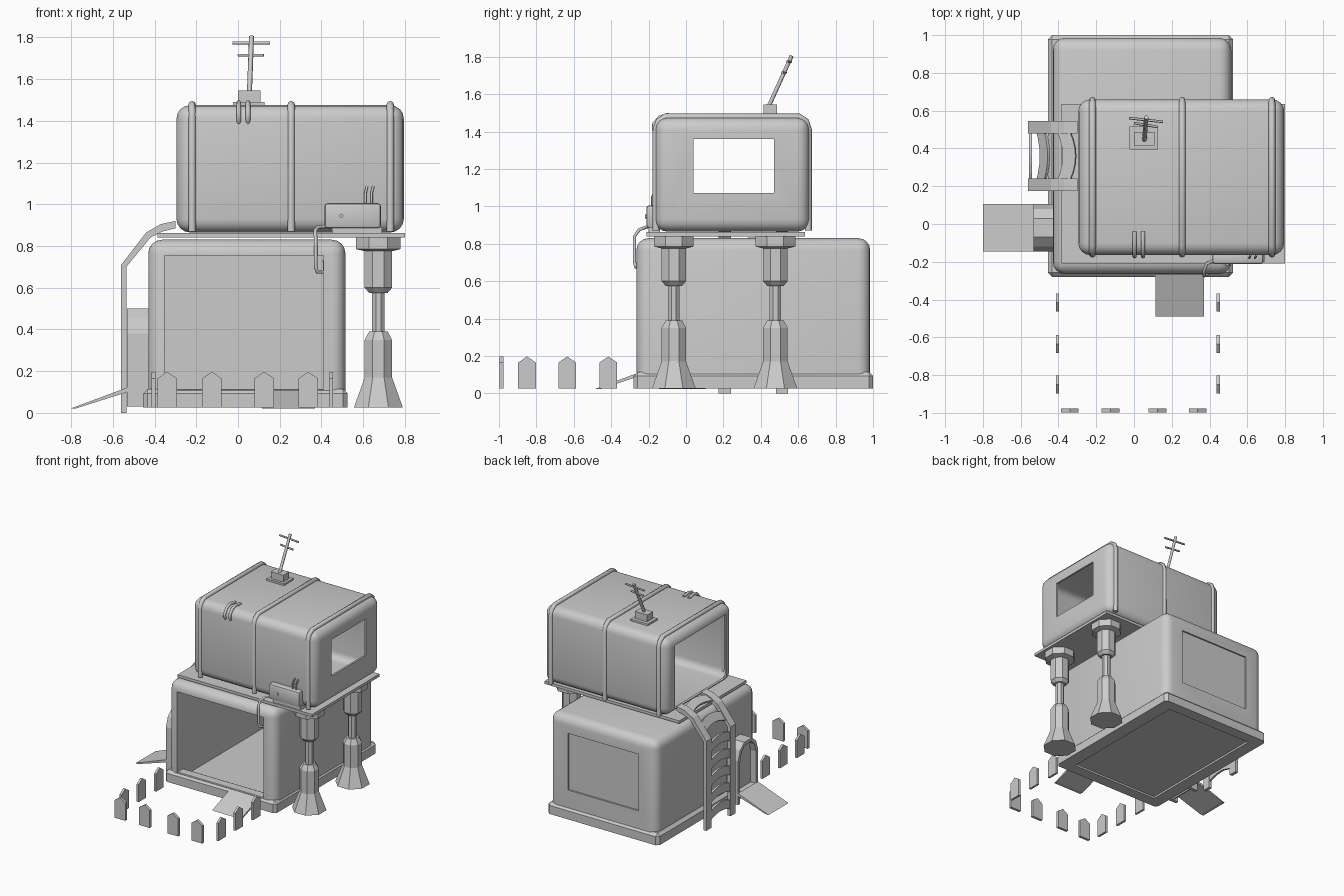
import bpy, bmesh, math
from mathutils import Vector

if "Cube" in bpy.data.objects:
    bpy.data.objects.remove(bpy.data.objects["Cube"])


def finish(name, bm, smooth=False):
    bmesh.ops.recalc_face_normals(bm, faces=bm.faces)
    me = bpy.data.meshes.new(name)
    bm.to_mesh(me)
    bm.free()
    ob = bpy.data.objects.new(name, me)
    bpy.context.collection.objects.link(ob)
    if smooth:
        bpy.ops.object.select_all(action='DESELECT')
        bpy.context.view_layer.objects.active = ob
        ob.select_set(True)
        bpy.ops.object.shade_smooth_by_angle(angle=math.radians(40))
    return ob


def box(name, lo, hi, r=0, seg=3, flat_bottom=False):
    """Box between two corners, optionally rounded."""
    bm = bmesh.new()
    bmesh.ops.create_cube(bm, size=1)
    for v in bm.verts:
        v.co = [lo[i] if v.co[i] < 0 else hi[i] for i in range(3)]
    if r:
        mid = (lo[2] + hi[2]) / 2
        edges = [e for e in bm.edges
                 if not (flat_bottom and all(v.co.z < mid for v in e.verts))]
        bmesh.ops.bevel(bm, geom=edges, offset=r, segments=seg, profile=0.5,
                        affect='EDGES', clamp_overlap=True)
    return finish(name, bm, smooth=bool(r) and seg > 1)


def prism(name, pts, axis, lo, hi):
    """Extrude a 2D outline along an axis (0: pts are y,z  1: x,z  2: x,y)."""
    bm = bmesh.new()

    def place(p, d):
        c = list(p)
        c.insert(axis, d)
        return bm.verts.new(c)
    a = [place(p, lo) for p in pts]
    b = [place(p, hi) for p in pts]
    bm.faces.new(a)
    bm.faces.new(b[::-1])
    for i in range(len(pts)):
        j = (i + 1) % len(pts)
        bm.faces.new((a[i], a[j], b[j], b[i]))
    return finish(name, bm)


def tube(name, pts, r, res=2):
    cu = bpy.data.curves.new(name, 'CURVE')
    cu.dimensions = '3D'
    cu.bevel_depth = r
    cu.bevel_resolution = res
    cu.use_fill_caps = True
    sp = cu.splines.new('POLY')
    sp.points.add(len(pts) - 1)
    for q, p in zip(sp.points, pts):
        q.co = (*p, 1)
    ob = bpy.data.objects.new(name, cu)
    bpy.context.collection.objects.link(ob)
    return ob


def cut(ob, lo, hi, r=0):
    c = box(ob.name + "_cutter", lo, hi, r, 4)
    c.hide_render = True
    c.display_type = 'WIRE'
    m = ob.modifiers.new("cut", 'BOOLEAN')
    m.operation = 'DIFFERENCE'
    m.solver = 'EXACT'
    m.object = c


def lathe(name, x, y, prof, n=8):
    bm = bmesh.new()
    rings = []
    for r, z in prof:
        rings.append([bm.verts.new((x + r * math.cos((k + .5) * math.tau / n),
                                    y + r * math.sin((k + .5) * math.tau / n), z))
                      for k in range(n)])
    for a, b in zip(rings, rings[1:]):
        for k in range(n):
            bm.faces.new((a[k], a[(k + 1) % n], b[(k + 1) % n], b[k]))
    bm.faces.new(rings[0][::-1])
    bm.faces.new(rings[-1])
    return finish(name, bm)


# lower room: hollow, open at the front, shallow panel at the back
room = box("lower_room", (-.43, -.265, .04), (.515, .985, .83), .065, 4, True)
cut(room, (-.352, -.18, .052), (.412, .91, .757))
cut(room, (-.35, -.4, .11), (.41, -.1, .755))
cut(room, (-.27, .973, .25), (.35, 1.1, .70))
plinth = box("plinth", (-.455, -.28, .025), (.525, 1.0, .115), .022, 1, True)
cut(plinth, (-.355, -.19, -.1), (.415, .91, .3))

# upper pod: thin shell, doorway on the left end, window on the right end
pod = box("upper_pod", (-.295, -.165, .865), (.795, .66, 1.475), .065, 4)
cut(pod, (-.28, -.15, .88), (.78, .645, 1.46), .055)
cut(pod, (-.5, -.09, .90), (-.2, .56, 1.41))
cut(pod, (.7, .04, 1.07), (1.0, .47, 1.36))
for i, x in enumerate((-.22, .255, .73)):
    half = [(-.16, .87), (-.16, 1.41), (-.145, 1.455), (-.11, 1.478)]
    path = half + [(.495 - y, z) for y, z in reversed(half)]
    tube(f"pod_rib_{i}", [(x, y, z) for y, z in path], .018)
box("platform", (-.385, -.21, .84), (.80, .635, .862))

# stilts under the overhang
stilt = [(.127, .025), (.071, .17), (.071, .35), (.048, .39), (.033, .39), (.033, .575),
         (.048, .575), (.071, .60), (.071, .775), (.115, .785), (.115, .84)]
for i, y in enumerate((-.065, .478)):
    lathe(f"stilt_{i}", .673, y, stilt)

# ladder with bent rails and arched treads
rail = [(-.56, 0), (-.56, .71), (-.44, .865), (-.37, .905), (-.30, .92),
        (-.30, .885), (-.36, .87), (-.42, .84), (-.535, .70), (-.535, 0)]
for i, y in enumerate((.175, .48)):
    prism(f"ladder_rail_{i}", rail, 1, y, y + .065)
ys = [-.135 + .27 * k / 6 for k in range(7)]
rise = [.035 * (1 - (y / .135) ** 2) for y in ys]
tread = ([(y, h + .032) for y, h in zip(ys, rise)] +
         [(y, h - .04) for y, h in reversed(list(zip(ys, rise)))])
spots = [(-.547, .09 + .135 * i, 0) for i in range(5)] + [(-.49, .775, .62), (-.37, .885, 1.2)]
for i, (x, z, a) in enumerate(spots):
    t = prism(f"ladder_tread_{i}", tread, 0, -.008, .008)
    t.location = (x, .36, z)
    t.rotation_euler = (0, a, 0)

# side entrance: arch, recessed door, sill and ramps
half = [(.125, .03), (.125, .38), (.10, .455), (.05, .50)]
inner = [(.10, .03), (.10, .37), (.08, .435), (.04, .475)]


def mirrored(p):
    return [(y - .02, z) for y, z in p] + [(-y - .02, z) for y, z in reversed(p)]


prism("side_arch", mirrored(half) + mirrored(inner)[::-1], 0, -.533, -.42)
prism("side_door", mirrored(inner), 0, -.485, -.475)
box("side_sill", (-.533, -.145, .09), (-.43, .105, .115))
prism("side_ramp", [(-.80, .022), (-.775, .022), (-.53, .10), (-.53, .122)], 1, -.145, .105)
prism("front_ramp", [(-.49, .022), (-.46, .022), (-.27, .085), (-.27, .105)], 0, .115, .37)

# fence pickets
picket = [(-.047, .025), (.047, .025), (.047, .165), (0, .197), (-.047, .165)]
for i, x in enumerate((-.34, -.125, .125, .337)):
    prism(f"front_picket_{i}", [(x + u, z) for u, z in picket], 1, -.998, -.977)
for i, y in enumerate((-.415, -.635, -.85)):
    for side, x in (("left", -.405), ("right", .447)):
        prism(f"{side}_picket_{i}", [(y + u, z) for u, z in picket], 0, x - .009, x + .009)

# control unit with dial, wires and hanging pipe
box("control_unit", (.415, -.212, .885), (.685, -.14, 1.005), .014, 2)
tube("control_dial", [(.495, -.205, .945), (.495, -.22, .945)], .01)
for i, x in enumerate((.61, .64)):
    tube(f"control_wire_{i}", [(x, -.18, 1.0), (x, -.18, 1.05), (x + .008, -.165, 1.085)], .006)
box("control_foot", (.45, -.2, .855), (.69, -.14, .89))
tube("hanging_pipe", [(.43, -.19, .895), (.385, -.21, .89), (.37, -.25, .875),
                      (.372, -.275, .84), (.372, -.275, .70), (.38, -.268, .675),
                      (.415, -.25, .675), (.415, -.25, .73)], .009)

# roof hooks
for i, x in enumerate((.003, .048)):
    tube(f"roof_hook_{i}", [(x, -.155, 1.39), (x, -.172, 1.41), (x, -.17, 1.44),
                            (x, -.14, 1.475), (x, -.10, 1.488), (x, -.04, 1.478)], .011)

# roof antenna
box("antenna_plate", (-.025, .395, 1.465), (.128, .515, 1.49))
box("antenna_base", (0, .415, 1.485), (.108, .487, 1.545))
foot, tip = Vector((.055, .445, 1.54)), Vector((.065, .565, 1.805))
tube("antenna_mast", [foot, tip], .012, 1)
for i, (f, w) in enumerate(((.88, .09), (.66, .062))):
    p = foot.lerp(tip, f)
    tube(f"antenna_bar_{i}", [p - Vector((w, -.01, 0)), p + Vector((w, -.01, 0))], .007, 1)
